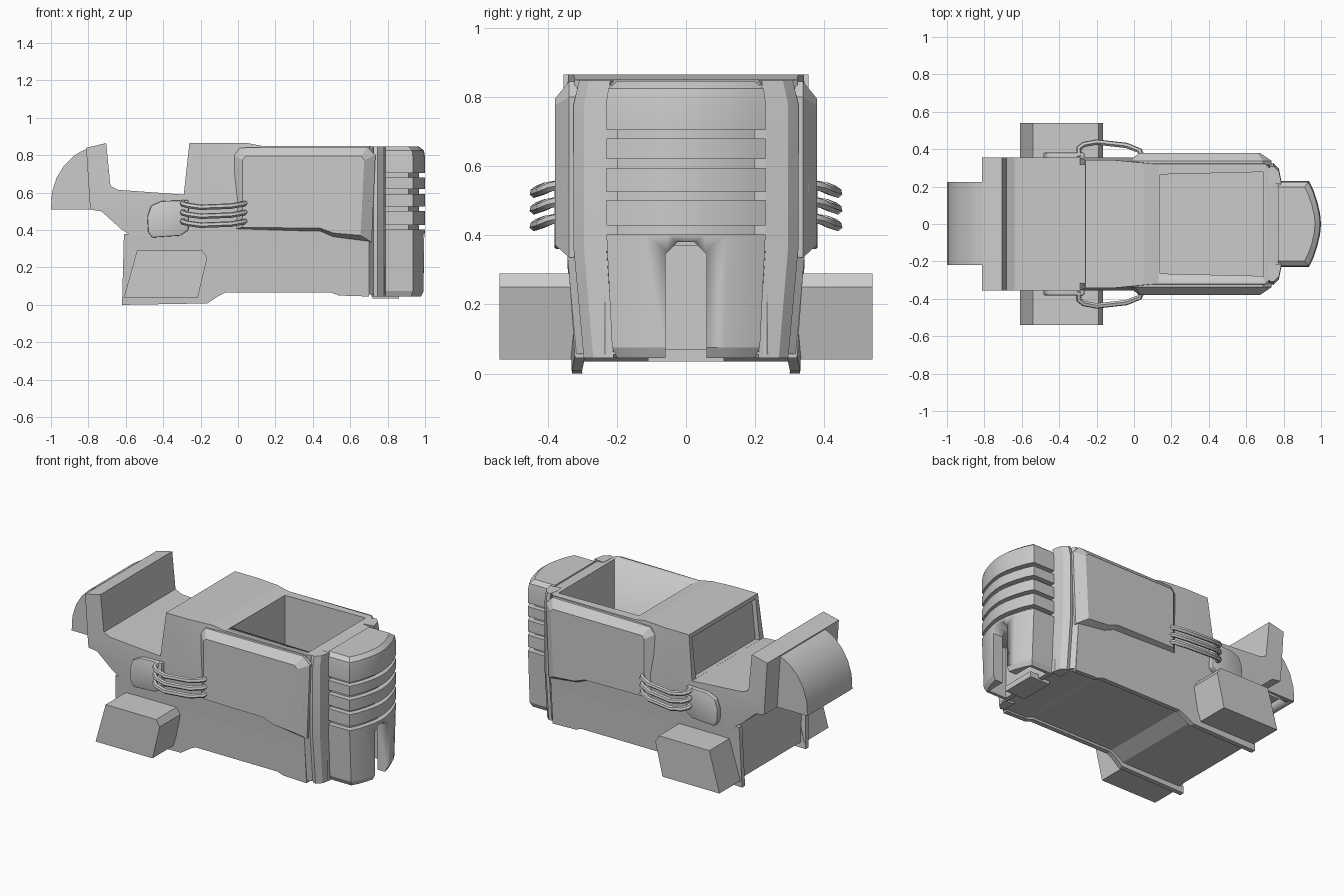
import bpy, bmesh

if "Cube" in bpy.data.objects:
    bpy.data.objects.remove(bpy.data.objects["Cube"])


def finish(name, bm, bevel=0.0, angle=0.5):
    bmesh.ops.recalc_face_normals(bm, faces=bm.faces)
    me = bpy.data.meshes.new(name)
    bm.to_mesh(me)
    bm.free()
    ob = bpy.data.objects.new(name, me)
    bpy.context.collection.objects.link(ob)
    bpy.ops.object.select_all(action='DESELECT')
    bpy.context.view_layer.objects.active = ob
    ob.select_set(True)
    if bevel:
        m = ob.modifiers.new("bevel", 'BEVEL')
        m.width, m.segments, m.limit_method, m.angle_limit = bevel, 2, 'ANGLE', 0.6
        bpy.ops.object.modifier_apply(modifier=m.name)
    bpy.ops.object.shade_smooth_by_angle(angle=angle)
    return ob


def loft(rings):
    """Capped skin through rings with equal point counts."""
    bm = bmesh.new()
    vs = [[bm.verts.new(p) for p in r] for r in rings]
    n = len(rings[0])
    for a, b in zip(vs, vs[1:]):
        for i in range(n):
            bm.faces.new((a[i], a[(i + 1) % n], b[(i + 1) % n], b[i]))
    bm.faces.new(vs[0])
    bm.faces.new(vs[-1])
    return bm


def side_prism(pts, y0, y1):
    return loft([[(x, y, z) for x, z in pts] for y in (y0, y1)])


def plan_prism(pts, z0, z1):
    return loft([[(x, y, z) for x, y in pts] for z in (z0, z1)])


def box(x0, x1, y, z0, z1):
    return plan_prism([(x0, -y), (x1, -y), (x1, y), (x0, y)], z0, z1)


def cut(ob, bm):
    c = finish("cutter", bm)
    c.hide_render = True
    bpy.context.view_layer.objects.active = ob
    m = ob.modifiers.new("cut", 'BOOLEAN')
    m.operation, m.solver, m.object = 'DIFFERENCE', 'EXACT', c
    bpy.ops.object.modifier_apply(modifier=m.name)
    bpy.data.objects.remove(c)


def mix(v, a, b, p, q):
    t = min(1, max(0, (v - a) / (b - a)))
    return p + (q - p) * t


def half_width(x, z):
    w = mix(z, 0, 0.36, 0.312, 0.345) if z < 0.36 else mix(z, 0.36, 0.55, 0.345, 0.355)
    if x > -0.28:
        w -= mix(z, 0.55, 0.85, 0, mix(x, -0.1, 0.1, 0.014, 0.033))
    return mix(x, 0.70, 0.785, w, 0.235)


# main hull: side profile, with tapering width
profile = [(-0.585, 0.035), (-0.585, 0.38), (-0.63, 0.41), (-0.73, 0.5), (-0.79, 0.51),
           (-0.812, 0.84), (-0.705, 0.865), (-0.682, 0.635), (-0.64, 0.615), (-0.29, 0.59),
           (-0.26, 0.865), (0.05, 0.865), (0.13, 0.85), (0.70, 0.85), (0.785, 0.835),
           (0.785, 0.055), (0.56, 0.06), (0.5, 0.08), (-0.08, 0.08), (-0.17, 0.035)]
bm = side_prism(profile, -1, 1)
for co, no in [((0, 0, 0.36), (0, 0, 1)), ((0, 0, 0.55), (0, 0, 1)),
               ((0.7, 0, 0), (1, 0, 0)), ((-0.1, 0, 0), (1, 0, 0)), ((0.1, 0, 0), (1, 0, 0))]:
    bmesh.ops.bisect_plane(bm, geom=bm.verts[:] + bm.edges[:] + bm.faces[:],
                           plane_co=co, plane_no=no)
for v in bm.verts:
    v.co.y *= half_width(v.co.x, v.co.z)
hull = finish("hull", bm, angle=0.15)
# open hopper in the deck and shallow recess at the seat's front
cut(hull, plan_prism([(0.14, -0.265), (0.69, -0.278), (0.69, 0.278), (0.14, 0.265)], 0.12, 1))
cut(hull, side_prism([(-0.31, 0.592), (-0.26, 0.588), (-0.235, 0.84), (-0.31, 0.84)], -0.315, 0.315))

# rounded tail behind the backrest, open below
tail_pts = [(-1.0, 0.51), (-0.995, 0.6), (-0.97, 0.68), (-0.93, 0.745), (-0.88, 0.795),
            (-0.84, 0.82), (-0.80, 0.838), (-0.775, 0.51)]
tail = finish("rounded_tail", side_prism(tail_pts, -0.22, 0.225), 0, 0.6)
cut(tail, box(-0.97, -0.81, 0.19, 0.4, 0.56))

# nose: curved grille bands around an inset core
nose = [(0.77, 0.23), (0.935, 0.23), (0.96, 0.18), (0.98, 0.12), (0.995, 0.055)]
nose = [(x, -y) for x, y in nose] + [(1.0, 0)] + nose[::-1]


def ring(z, s=1.0, taper=1.0):
    return [(0.77 + (x - 0.77) * s, y * s * taper, z) for x, y in nose]


def notch():
    return loft([[(x, y, z) for y, z in ((-0.06, 0.03), (0.06, 0.03), (0.06, 0.345),
                                         (0.025, 0.38), (-0.025, 0.38), (-0.06, 0.345))]
                 for x in (0.83, 1.1)])


finish("grille_core", loft([ring(0.385, 0.86), ring(0.82, 0.86)]))
# lower nose is a shell, open underneath
lower = finish("nose_lower", loft([ring(0.045, 0.94, 0.92), ring(0.075, 1, 0.93), ring(0.402)]), 0, 0.25)
cut(lower, box(0.80, 0.925, 0.18, 0, 0.37))
cut(lower, notch())
for i, (a, b) in enumerate([(0.428, 0.502), (0.525, 0.594), (0.62, 0.68)]):
    finish("grille_band_%d" % i, loft([ring(a), ring(b)]))
finish("nose_cap", loft([ring(0.704), ring(0.79), ring(0.825, 0.975), ring(0.846, 0.86)]))
# sill plate under the nose
finish("nose_sill", box(0.72, 0.86, 0.11, 0.035, 0.07))

foot = [(-0.61, 0.04), (-0.215, 0.04), (-0.165, 0.25), (-0.19, 0.29), (-0.54, 0.29)]
panel_out = [(-0.02, 0.405), (-0.02, 0.80), (0.01, 0.84), (0.69, 0.845), (0.735, 0.80),
             (0.715, 0.335), (0.51, 0.36), (0.44, 0.39)]
panel_in = [(0.025, 0.415), (0.025, 0.775), (0.04, 0.795), (0.66, 0.795), (0.675, 0.775),
            (0.655, 0.372), (0.51, 0.384), (0.44, 0.41)]
pad = [(-0.46, 0.36), (-0.31, 0.37), (-0.265, 0.40), (-0.265, 0.56), (-0.41, 0.555),
       (-0.465, 0.53), (-0.485, 0.47), (-0.48, 0.39)]
skirt = [(-0.62, 0.0), (-0.61, 0.38), (-0.5, 0.38), (0.7, 0.33), (0.7, 0.045), (0.54, 0.05),
         (0.5, 0.065), (-0.07, 0.065), (-0.1, 0.05), (-0.165, 0.008)]
post = [(0.715, 0.27), (0.725, 0.322), (0.745, 0.325), (0.775, 0.295), (0.788, 0.23), (0.72, 0.22)]
hose = [(-0.295, 0.36, 0.02), (-0.295, 0.405, 0.012), (-0.27, 0.425, 0.004),
        (-0.20, 0.438, -0.006), (-0.04, 0.42, 0), (0.03, 0.392, 0.012), (0.04, 0.365, 0.018)]

for side, s in (("left", 1), ("right", -1)):
    # foot box
    finish(side + "_foot_box", side_prism(foot, s * 0.30, s * 0.54), 0, 0.3)
    # raised side panel with sloping rim
    finish(side + "_side_panel", loft([[(x, s * 0.315, z) for x, z in panel_out],
                                       [(x, s * 0.338, z) for x, z in panel_out],
                                       [(x, s * 0.379, z) for x, z in panel_in]]), 0, 0.3)
    # hose mounting pad
    finish(side + "_hose_pad", side_prism(pad, s * 0.34, s * 0.381), 0.006)
    # lower skirt flange: flush at the top, flared at the bottom
    bm = side_prism(skirt, -0.03, 0)
    for v in bm.verts:
        flare = (0.012 if v.co.z < 0.03 else 0) + mix(v.co.z, 0, 0.33, 0.006, -0.001)
        v.co.y = s * (v.co.y + half_width(v.co.x, v.co.z) + flare)
    finish(side + "_skirt", bm, 0, 0.2)
    # front corner post
    finish(side + "_corner_post", loft([[(x, s * y * k, z) for x, y in post]
                                        for z, k in ((0.045, 0.91), (0.36, 1), (0.78, 1), (0.848, 0.95))]), 0, 0.3)
    # three bent hoses
    for i, z in enumerate((0.432, 0.48, 0.528)):
        cu = bpy.data.curves.new("hose", 'CURVE')
        cu.dimensions, cu.bevel_depth, cu.bevel_resolution = '3D', 0.015, 1
        cu.use_fill_caps = True
        sp = cu.splines.new('POLY')
        sp.points.add(len(hose) - 1)
        for p, (x, y, dz) in zip(sp.points, hose):
            p.co = (x, s * y, z + dz, 1)
        tmp = bpy.data.objects.new("hose", cu)
        bpy.context.collection.objects.link(tmp)
        bpy.context.view_layer.update()
        bm = bmesh.new()
        bm.from_mesh(tmp.to_mesh())
        bpy.data.objects.remove(tmp)
        finish("%s_hose_%d" % (side, i), bm, 0, 0.9)
